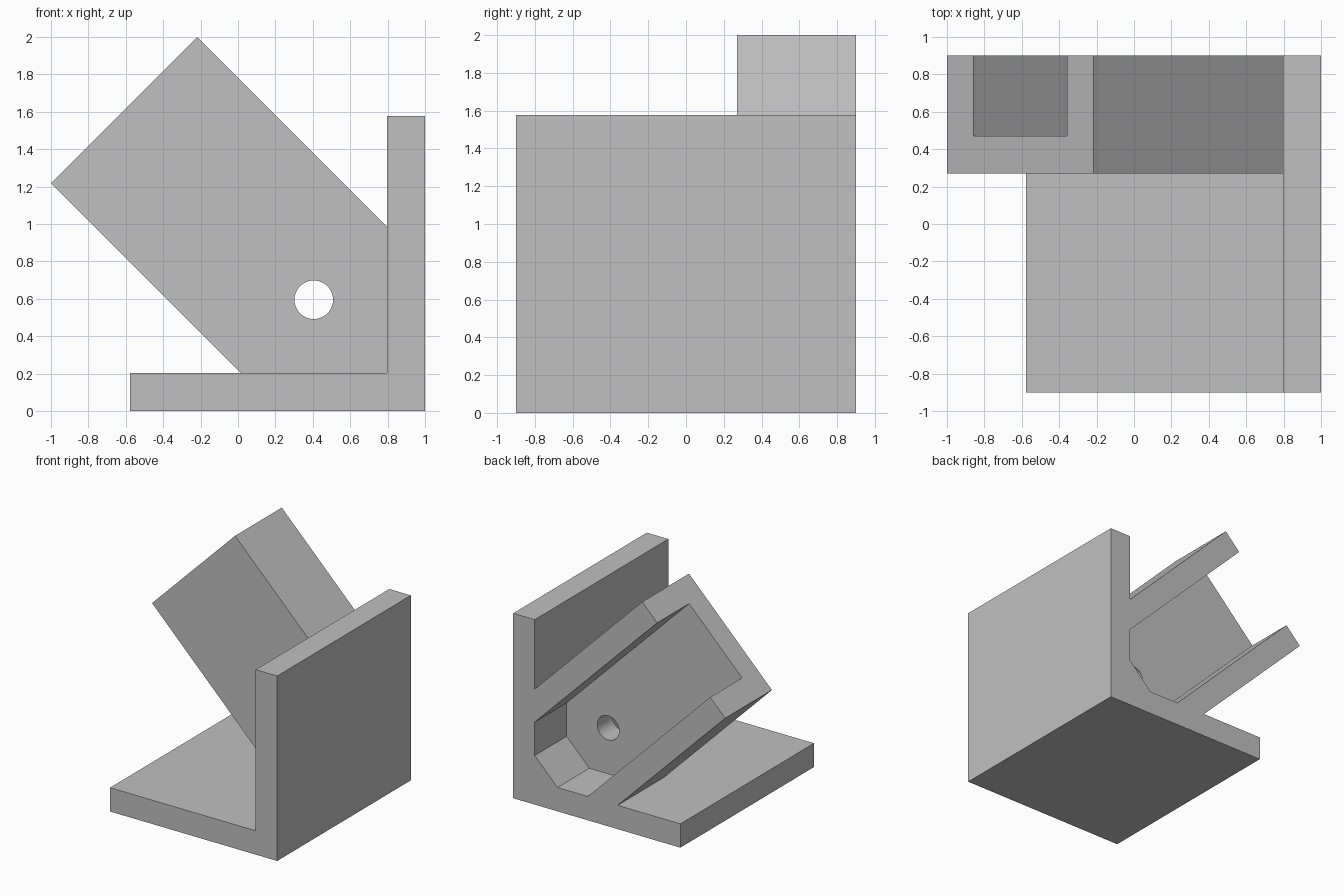
import bpy
import bmesh
import math
from mathutils import Vector

cube = bpy.data.objects.get("Cube")
if cube:
    bpy.data.objects.remove(cube, do_unlink=True)

grey = bpy.data.materials.new("plain grey")
grey.use_nodes = True
grey.diffuse_color = (0.53, 0.53, 0.53, 1)
grey.node_tree.nodes["Principled BSDF"].inputs["Base Color"].default_value = grey.diffuse_color


def prism(name, profile, y0, y1):
    """Extrude an (x, z) profile from y0 to y1."""
    bm = bmesh.new()
    face = bm.faces.new([bm.verts.new((x, y0, z)) for x, z in profile])
    grown = bmesh.ops.extrude_face_region(bm, geom=[face])["geom"]
    verts = [v for v in grown if isinstance(v, bmesh.types.BMVert)]
    bmesh.ops.translate(bm, verts=verts, vec=Vector((0, y1 - y0, 0)))
    bmesh.ops.recalc_face_normals(bm, faces=bm.faces)
    mesh = bpy.data.meshes.new(name)
    bm.to_mesh(mesh)
    bm.free()
    mesh.materials.append(grey)
    obj = bpy.data.objects.new(name, mesh)
    bpy.context.collection.objects.link(obj)
    return obj


FRONT, BACK = -0.9, 0.9
ARM_FRONT, ARM_FLOOR = 0.27, 0.47
WALL_X, BASE_Z = 0.797, 0.203       # inside faces of the bracket
LOW, HIGH = 0.217, 1.783            # x + z along the arm's two long edges
STEP = 0.2 * math.sqrt(2)           # side wall thickness along an axis
END = 2.217                         # z - x along the arm's free end


def end_point(s):
    """Point on the free end of the arm where x + z = s."""
    return ((s - END) / 2, (s + END) / 2)


# Angle bracket
prism("angle_bracket",
      [(-0.577, 0), (1, 0), (1, 1.577), (WALL_X, 1.577),
       (WALL_X, BASE_Z), (-0.577, BASE_Z)], FRONT, BACK)

# Floor of the slanted channel
plate = prism("channel_plate",
              [end_point(HIGH), end_point(LOW), (LOW - BASE_Z, BASE_Z),
               (WALL_X, BASE_Z), (WALL_X, HIGH - WALL_X)], ARM_FRONT, ARM_FLOOR)

# Side walls of the channel
inner = HIGH - STEP
prism("upper_channel_wall",
      [end_point(HIGH), end_point(inner), (WALL_X, inner - WALL_X),
       (WALL_X, HIGH - WALL_X)], ARM_FLOOR, BACK)
inner = LOW + STEP
prism("lower_channel_wall",
      [end_point(inner), end_point(LOW), (LOW - BASE_Z, BASE_Z),
       (inner - BASE_Z, BASE_Z)], ARM_FLOOR, BACK)

# Corner fillet inside the channel
prism("corner_gusset",
      [(WALL_X, BASE_Z), (WALL_X, BASE_Z + 0.215), (WALL_X - 0.215, BASE_Z)],
      ARM_FLOOR, BACK)

# Round bore through the plate
circle = [(0.405 + 0.103 * math.cos(math.tau * i / 48),
           0.595 + 0.103 * math.sin(math.tau * i / 48)) for i in range(48)]
cutter = prism("bore_cutter", circle, ARM_FRONT - 0.1, ARM_FLOOR + 0.1)
cutter.hide_render = True
cutter.hide_set(True)
bore = plate.modifiers.new("bore", 'BOOLEAN')
bore.operation = 'DIFFERENCE'
bore.solver = 'EXACT'
bore.object = cutter

# Smooth bore, sharp edges elsewhere
bpy.ops.object.select_all(action='DESELECT')
bpy.context.view_layer.objects.active = plate
plate.select_set(True)
bpy.ops.object.modifier_apply(modifier=bore.name)
bpy.data.objects.remove(cutter, do_unlink=True)
bpy.ops.object.shade_smooth_by_angle(angle=math.radians(30))
